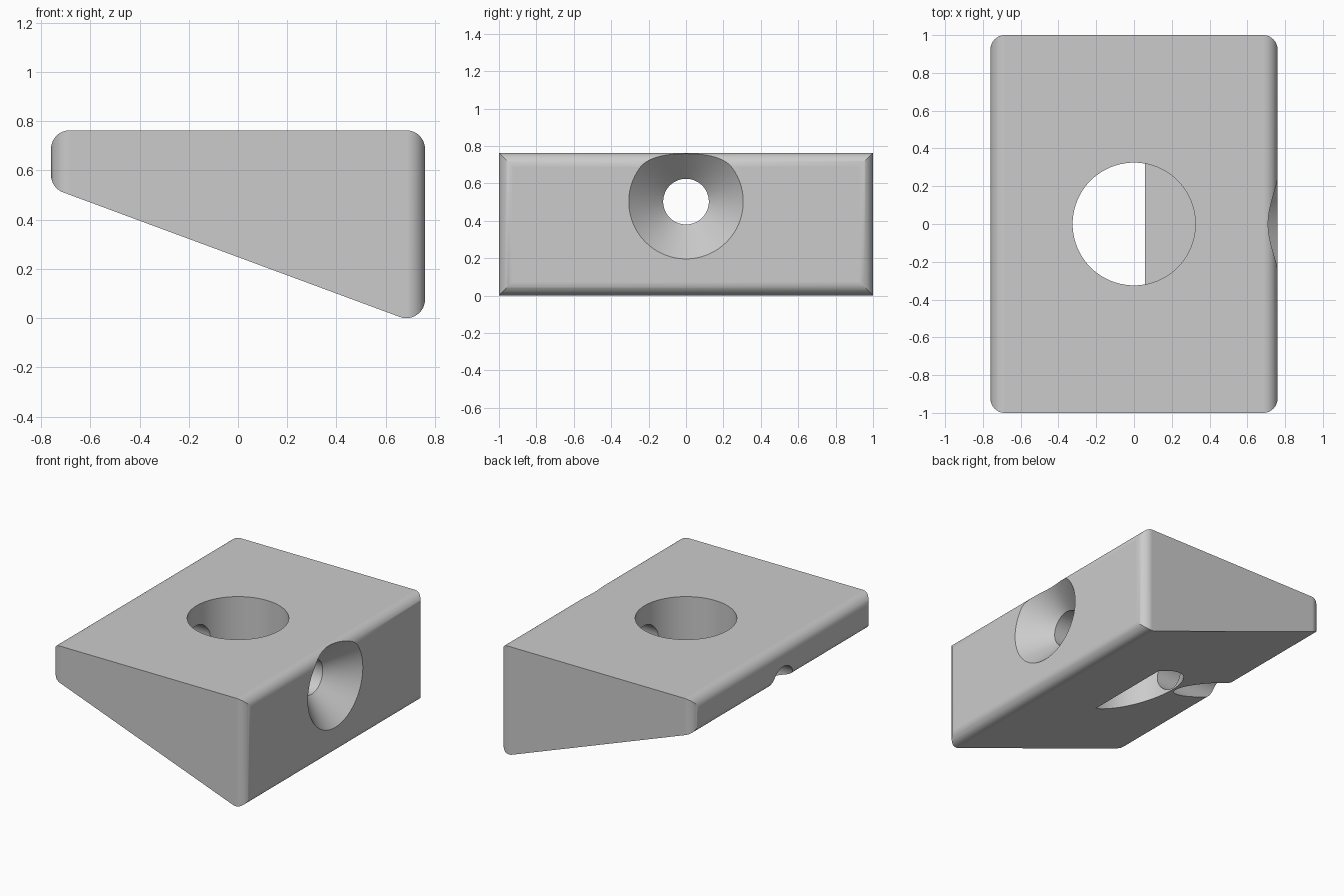
import bpy, bmesh, math
from mathutils import Vector, Matrix

cube = bpy.data.objects.get("Cube")
if cube:
    bpy.data.objects.remove(cube, do_unlink=True)

RADIUS = 0.076      # rounding of all soft edges
HX, HY, TOP = 0.76, 1.0, 0.765
DRILL_Z = 0.502

grey = bpy.data.materials.new("light grey")
grey.use_nodes = True
grey.diffuse_color = (0.6, 0.6, 0.6, 1)
grey.node_tree.nodes["Principled BSDF"].inputs["Base Color"].default_value = (0.6, 0.6, 0.6, 1)


def rounded(corners, r, steps=12):
    """Replace each corner of a convex 2D outline by a tangent arc."""
    pts = []
    for i, c in enumerate(corners):
        c = Vector(c)
        a = (Vector(corners[i - 1]) - c).normalized()
        b = (Vector(corners[(i + 1) % len(corners)]) - c).normalized()
        half = a.angle(b) / 2
        centre = c + (a + b).normalized() * r / math.sin(half)
        start = c + a * r / math.tan(half) - centre
        end = c + b * r / math.tan(half) - centre
        sweep = math.pi - 2 * half
        for k in range(steps + 1):
            t = k / steps
            p = (start * math.sin((1 - t) * sweep) + end * math.sin(t * sweep)) / math.sin(sweep)
            pts.append(centre + p)
    return pts


def finish(name, bm):
    bmesh.ops.recalc_face_normals(bm, faces=bm.faces)
    mesh = bpy.data.meshes.new(name)
    bm.to_mesh(mesh)
    bm.free()
    mesh.materials.append(grey)
    obj = bpy.data.objects.new(name, mesh)
    bpy.context.collection.objects.link(obj)
    return obj


def prism(name, points, offset):
    """Extrude a planar outline along the offset."""
    bm = bmesh.new()
    face = bm.faces.new([bm.verts.new(p) for p in points])
    geom = bmesh.ops.extrude_face_region(bm, geom=[face])["geom"]
    bmesh.ops.translate(bm, vec=offset, verts=[v for v in geom if isinstance(v, bmesh.types.BMVert)])
    return finish(name, bm)


def lathe(name, profile, matrix, sides=96):
    """Closed solid of revolution from (height, radius) pairs about z."""
    bm = bmesh.new()
    rings = [[bm.verts.new((r * math.cos(2 * math.pi * i / sides),
                            r * math.sin(2 * math.pi * i / sides), h))
              for i in range(sides)] for h, r in profile]
    for low, high in zip(rings, rings[1:]):
        for i in range(sides):
            j = (i + 1) % sides
            bm.faces.new((low[i], low[j], high[j], high[i]))
    bm.faces.new(rings[0])
    bm.faces.new(rings[-1])
    bm.transform(matrix)
    return finish(name, bm)


def combine(target, tool, operation):
    """Apply a boolean and discard the tool."""
    tool.hide_render = True
    mod = target.modifiers.new(operation.title(), 'BOOLEAN')
    mod.object, mod.operation, mod.solver = tool, operation, 'EXACT'
    bpy.context.view_layer.objects.active = target
    bpy.ops.object.modifier_apply(modifier=mod.name)
    bpy.data.objects.remove(tool, do_unlink=True)


# Wedge body: rounded side profile crossed with a rounded plan outline
side = rounded([(-HX, 0.25 + 0.37 * HX), (HX, 0.25 - 0.37 * HX), (HX, TOP), (-HX, TOP)], RADIUS)
low = min(p.y for p in side)
block = prism("wedge_block", [(p.x, -1.2, p.y - low) for p in side], (0, 2.4, 0))
plan = rounded([(-HX, -HY), (HX, -HY), (HX, HY), (-HX, HY)], RADIUS)
combine(block, prism("plan_tool", [(p.x, p.y, -0.3) for p in plan], (0, 0, 1.5)), 'INTERSECT')

# Flat-floored round well from the top, breaking out through the slope
combine(block, lathe("well_cutter", [(0.226, 0.325), (1.2, 0.325)], Matrix()), 'DIFFERENCE')

# Cross hole along x with a conical countersink on the tall side
along_x = Matrix.Translation((0, 0, DRILL_Z)) @ Matrix.Rotation(math.pi / 2, 4, 'Y')
combine(block, lathe("drill_cutter", [(-1.0, 0.122), (0.576, 0.122), (0.96, 0.506)], along_x), 'DIFFERENCE')

# Smooth roundings and bores, flat main faces
bpy.ops.object.select_all(action='DESELECT')
block.select_set(True)
bpy.context.view_layer.objects.active = block
bpy.ops.object.shade_smooth_by_angle(angle=math.radians(30))
weighted = block.modifiers.new("Weighted Normals", 'WEIGHTED_NORMAL')
weighted.keep_sharp = True
